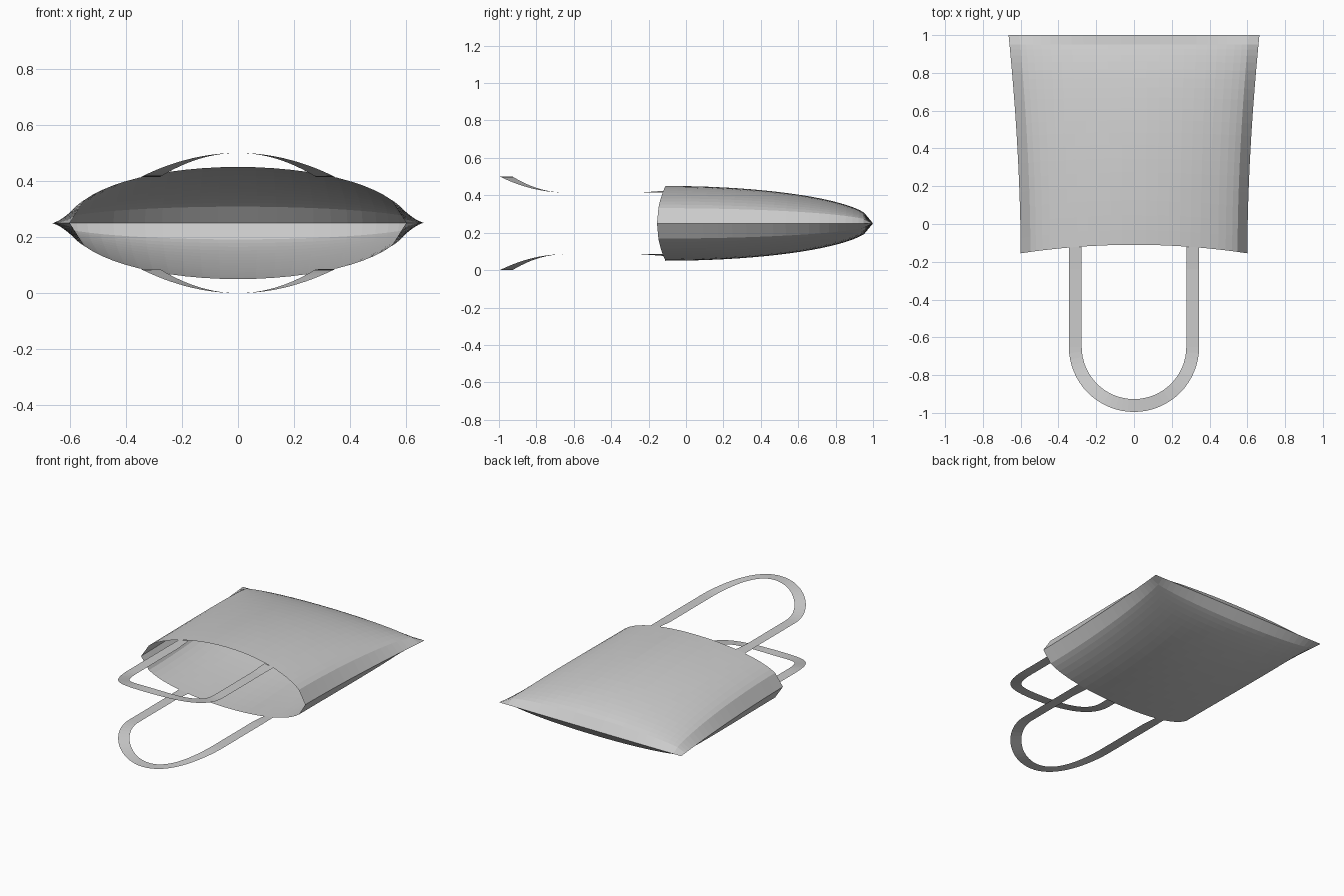
import bpy, bmesh
from math import sin, cos, radians, pi, sqrt

cube = bpy.data.objects.get("Cube")
if cube:
    bpy.data.objects.remove(cube, do_unlink=True)

MID = 0.25      # height of the side seam
PUFF = 0.2      # half height of the mouth

fabric = bpy.data.materials.new("grey fabric")
fabric.use_nodes = True
GREY = (0.6, 0.6, 0.6, 1)
fabric.diffuse_color = GREY
fabric.node_tree.nodes["Principled BSDF"].inputs["Base Color"].default_value = GREY


def add_sheet(bm, rows, flip):
    """Skin a grid of points with quads."""
    grid = [[bm.verts.new(p) for p in row] for row in rows]
    for a, b in zip(grid, grid[1:]):
        for i in range(len(a) - 1):
            quad = (a[i], a[i + 1], b[i + 1], b[i])
            bm.faces.new(quad[::-1] if flip else quad)


def finish(name, bm):
    bmesh.ops.remove_doubles(bm, verts=bm.verts, dist=0.0005)
    mesh = bpy.data.meshes.new(name)
    bm.to_mesh(mesh)
    bm.free()
    mesh.materials.append(fabric)
    obj = bpy.data.objects.new(name, mesh)
    bpy.context.collection.objects.link(obj)
    return obj


# Bag: two bulging panels joined at the sides and the closed end
def bag_point(t, v, side):
    mouth = -0.11 - 0.045 * cos(t) ** 2
    width = 0.6 + 0.064 * v ** 1.8
    bulge = PUFF * sin(t) * sqrt(max(0, 1 - v * v))
    return (width * cos(t), mouth + (1 - mouth) * v, MID + side * bulge)


across = [pi] + [radians(156 - 6 * i) for i in range(23)] + [0]
along = [sin(radians(73) * i / 18) for i in range(19)] + [1]
bm = bmesh.new()
for side in (1, -1):
    add_sheet(bm, [[bag_point(t, v, side) for t in across] for v in along], side < 0)
finish("bag_body", bm)


# Handles: flat ribbons with straight legs and a lifted round end
def handle_rows(side):
    inner, outer, bend = 0.277, 0.345, -0.65
    rows = []

    def leg(sx):
        tip = [(sx * outer, -0.124, MID + side * 0.164),
               (sx * inner, -0.12, MID + side * 0.174)]
        low = [[(sx * r, y, MID + side * 0.165) for r in (outer, inner)]
               for y in (-0.24, -0.45)]
        return [tip] + low

    rows += leg(1)
    for i in range(33):
        a = pi * i / 32
        z = MID + side * (0.165 + 0.085 * sin(a) ** 2)
        rows.append([(r * cos(a), bend - r * sin(a), z) for r in (outer, inner)])
    return rows + leg(-1)[::-1]


for name, side in (("upper_handle", 1), ("lower_handle", -1)):
    bm = bmesh.new()
    add_sheet(bm, handle_rows(side), side > 0)
    bm.normal_update()
    # Turn each ribbon to face away from the bag
    if sum(f.normal.z for f in bm.faces) * side < 0:
        bmesh.ops.reverse_faces(bm, faces=bm.faces)
    finish(name, bm)
